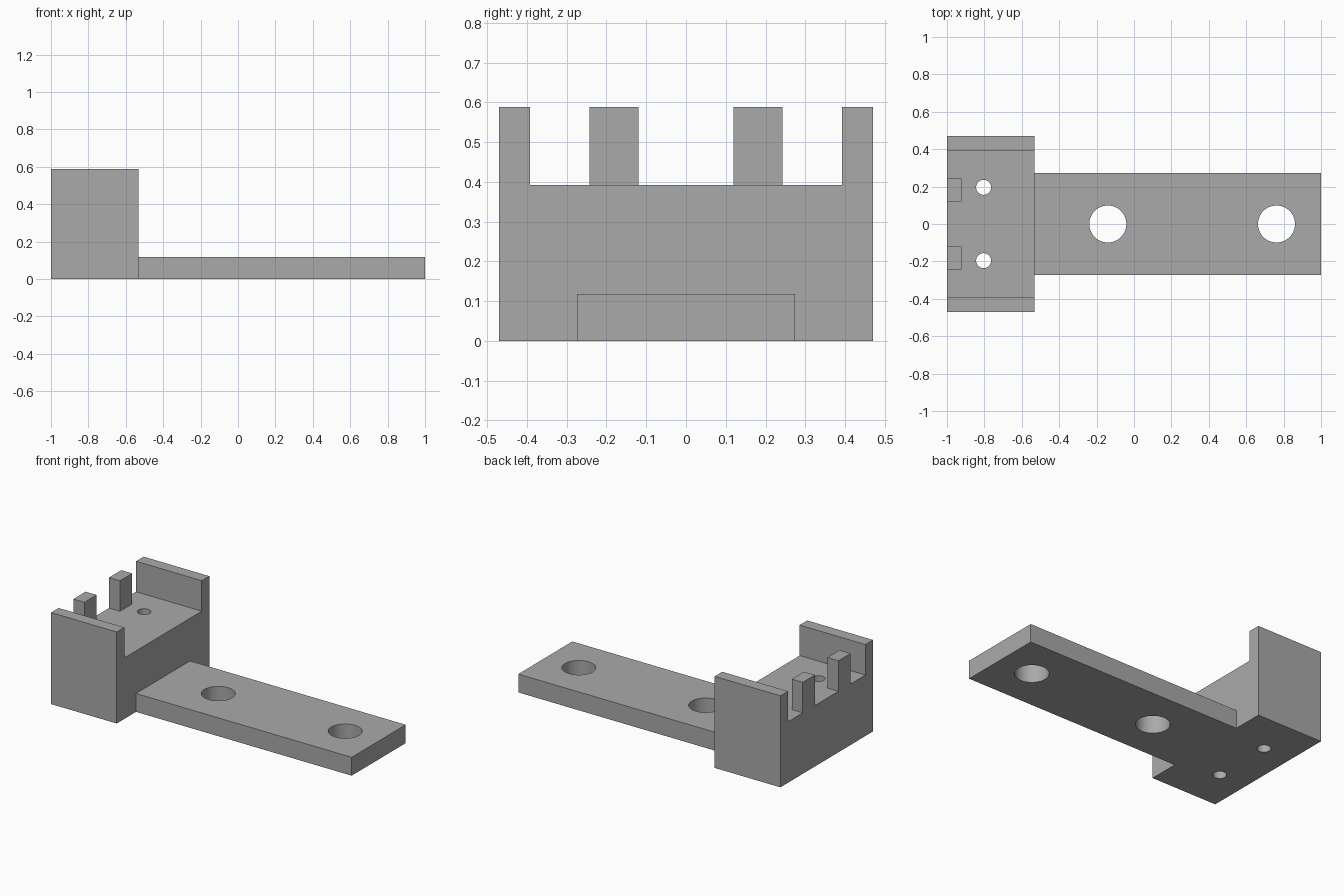
import bpy
import bmesh
from mathutils import Vector

cube = bpy.data.objects.get("Cube")
if cube:
    bpy.data.objects.remove(cube, do_unlink=True)

grey = bpy.data.materials.new("mid grey")
grey.use_nodes = True
colour = (0.4, 0.4, 0.4, 1)
grey.diffuse_color = colour
grey.node_tree.nodes["Principled BSDF"].inputs["Base Color"].default_value = colour


def prism(name, outline, direction):
    """Extrude a closed outline of 3D points along a direction."""
    bm = bmesh.new()
    face = bm.faces.new([bm.verts.new(p) for p in outline])
    new = bmesh.ops.extrude_face_region(bm, geom=[face])["geom"]
    verts = [v for v in new if isinstance(v, bmesh.types.BMVert)]
    bmesh.ops.translate(bm, verts=verts, vec=Vector(direction))
    bmesh.ops.recalc_face_normals(bm, faces=bm.faces)
    mesh = bpy.data.meshes.new(name)
    bm.to_mesh(mesh)
    bm.free()
    mesh.materials.append(grey)
    obj = bpy.data.objects.new(name, mesh)
    bpy.context.collection.objects.link(obj)
    return obj


def box(name, x0, x1, y0, y1, z0, z1):
    outline = [(x0, y0, z0), (x1, y0, z0), (x1, y1, z0), (x0, y1, z0)]
    return prism(name, outline, (0, 0, z1 - z0))


def combine(target, tool, operation):
    """Apply a boolean and discard the tool object."""
    tool.hide_render = True
    mod = target.modifiers.new(operation.lower(), 'BOOLEAN')
    mod.operation = operation
    mod.solver = 'EXACT'
    mod.object = tool
    bpy.context.view_layer.objects.active = target
    bpy.ops.object.modifier_apply(modifier=mod.name)
    bpy.data.objects.remove(tool, do_unlink=True)


def drill(target, x, y, radius):
    bpy.ops.mesh.primitive_cylinder_add(vertices=64, radius=radius, depth=2, location=(x, y, 0))
    cutter = bpy.context.object
    cutter.name = "hole_cutter"
    cutter.data.materials.append(grey)
    combine(target, cutter, 'DIFFERENCE')


BACK, STEP = -1.0, -0.533
HALF_WIDTH, INNER = 0.47, 0.393
FLOOR, TOP = 0.392, 0.588

# Raised block with a wall along each side
half = [(HALF_WIDTH, 0), (HALF_WIDTH, TOP), (INNER, TOP), (INNER, FLOOR)]
profile = half + [(-y, z) for y, z in reversed(half)]
bracket = prism("bracket", [(BACK, y, z) for y, z in profile], (STEP - BACK, 0, 0))

# Flat mounting arm
combine(bracket, box("arm", STEP - 0.1, 1, -0.274, 0.274, 0, 0.118), 'UNION')

# Two posts on the block edge, and a small hole beside each
for side in (-1, 1):
    y0, y1 = sorted((side * 0.119, side * 0.243))
    combine(bracket, box("post", BACK, -0.922, y0, y1, FLOOR - 0.1, TOP), 'UNION')
    drill(bracket, -0.804, side * 0.196, 0.04)

# Large mounting holes in the arm
for x in (-0.14, 0.762):
    drill(bracket, x, 0, 0.099)

bpy.ops.object.select_all(action='DESELECT')
bracket.select_set(True)
bpy.context.view_layer.objects.active = bracket
bpy.ops.object.shade_smooth_by_angle()
